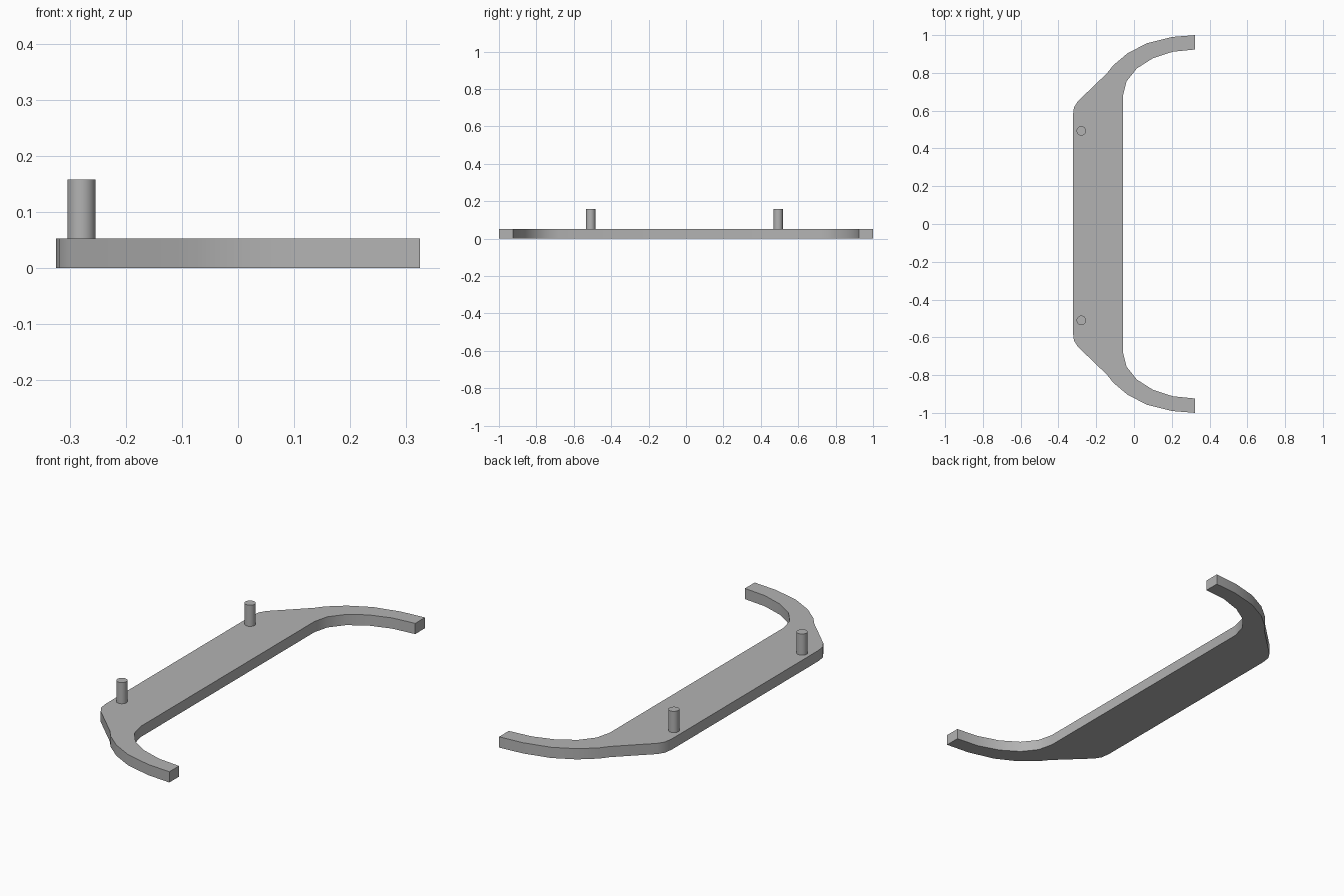
import bpy, bmesh, math

cube = bpy.data.objects.get("Cube")
if cube:
    bpy.data.objects.remove(cube, do_unlink=True)

grey = bpy.data.materials.new("plain grey")
grey.use_nodes = True
COLOUR = (0.45, 0.45, 0.45, 1)
grey.diffuse_color = COLOUR
grey.node_tree.nodes["Principled BSDF"].inputs["Base Color"].default_value = COLOUR

THICK = 0.053


def finish(obj):
    obj.data.materials.append(grey)
    bpy.ops.object.select_all(action='DESELECT')
    obj.select_set(True)
    bpy.context.view_layer.objects.active = obj
    bpy.ops.object.shade_smooth_by_angle(angle=math.radians(30))


# Handle plate: half outline, inner quarter ellipse then outer edge, mirrored in y
inner = [(0.324 - 0.382 * math.cos(math.radians(a)),
          0.68 + 0.244 * math.sin(math.radians(a))) for a in range(0, 91, 18)]
outer = [(0.324, 1.0), (0.2, 0.99), (0.068, 0.957), (-0.035, 0.903), (-0.11, 0.84),
         (-0.143, 0.798), (-0.297, 0.65), (-0.318, 0.617), (-0.324, 0.57)]
half = inner + outer
outline = half + [(x, -y) for x, y in reversed(half)]

bm = bmesh.new()
face = bm.faces.new([bm.verts.new((x, y, 0)) for x, y in outline])
top = bmesh.ops.extrude_face_region(bm, geom=[face])["geom"]
bmesh.ops.translate(bm, vec=(0, 0, THICK),
                    verts=[v for v in top if isinstance(v, bmesh.types.BMVert)])
bmesh.ops.recalc_face_normals(bm, faces=bm.faces)
mesh = bpy.data.meshes.new("handle_plate")
bm.to_mesh(mesh)
bm.free()
plate = bpy.data.objects.new("handle_plate", mesh)
bpy.context.collection.objects.link(plate)
finish(plate)

# Mounting pins standing on the plate
for name, y in (("front_pin", -0.51), ("back_pin", 0.493)):
    bpy.ops.mesh.primitive_cylinder_add(vertices=24, radius=0.025, depth=0.158 - THICK,
                                        location=(-0.279, y, (0.158 + THICK) / 2))
    pin = bpy.context.object
    pin.name = name
    finish(pin)
